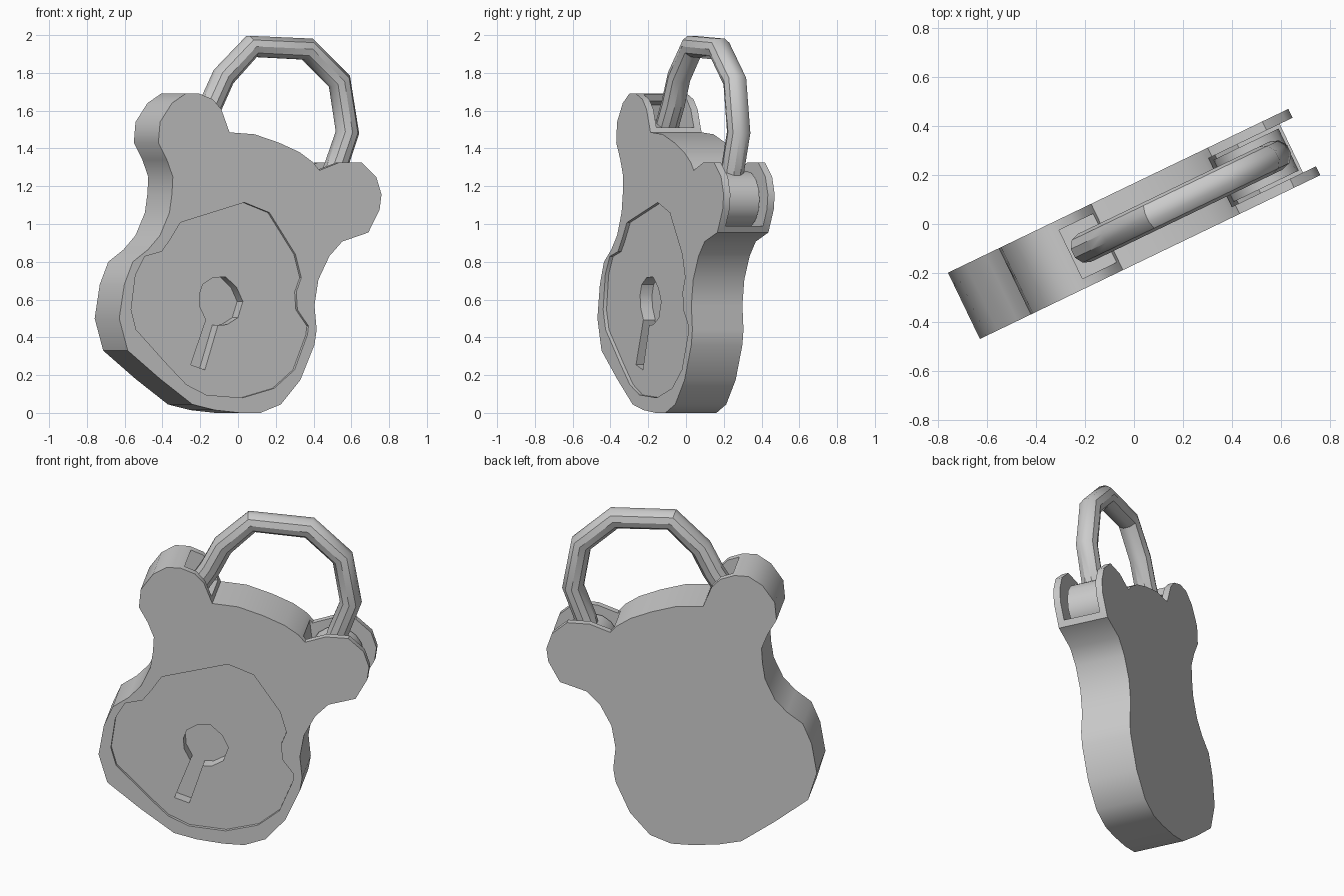
import bpy, bmesh, math

if "Cube" in bpy.data.objects:
    bpy.data.objects.remove(bpy.data.objects["Cube"])

YAW = math.radians(25.7)   # whole lock is turned about z


def prism(name, pts, y0, y1):
    """Extrude an (x, z) outline from y0 to y1."""
    bm = bmesh.new()
    face = bm.faces.new([bm.verts.new((x, y0, z)) for x, z in pts])
    ext = bmesh.ops.extrude_face_region(bm, geom=[face])
    verts = [g for g in ext["geom"] if isinstance(g, bmesh.types.BMVert)]
    bmesh.ops.translate(bm, verts=verts, vec=(0, y1 - y0, 0))
    bmesh.ops.recalc_face_normals(bm, faces=bm.faces)
    mesh = bpy.data.meshes.new(name)
    bm.to_mesh(mesh)
    bm.free()
    ob = bpy.data.objects.new(name, mesh)
    bpy.context.collection.objects.link(ob)
    ob.rotation_euler.z = YAW
    return ob


def select(ob):
    bpy.ops.object.select_all(action='DESELECT')
    ob.select_set(True)
    bpy.context.view_layer.objects.active = ob


def carve(ob, name, pts, y0, y1):
    """Cut a prism out of ob."""
    cutter = prism(name, pts, y0, y1)
    cutter.hide_render = True
    mod = ob.modifiers.new(name, 'BOOLEAN')
    mod.operation = 'DIFFERENCE'
    mod.solver = 'EXACT'
    mod.object = cutter
    select(ob)
    bpy.ops.object.modifier_apply(modifier=mod.name)
    bpy.data.objects.remove(cutter)


# Body with two ears
body = prism("lock_body", [
    (-.30, 1.69), (-.38, 1.69), (-.46, 1.64), (-.53, 1.54), (-.54, 1.43),
    (-.49, 1.34), (-.455, 1.25), (-.46, 1.16), (-.475, 1.06), (-.53, .94),
    (-.60, .865), (-.69, .80), (-.74, .68), (-.77, .50), (-.72, .33),
    (-.53, .18), (-.34, .045), (-.21, .015), (-.06, 0), (.06, 0), (.18, .045),
    (.295, .175), (.377, .36), (.39, .44), (.377, .57), (.40, .705),
    (.465, .83), (.54, .907), (.694, .955), (.76, 1.077), (.771, 1.157),
    (.74, 1.25), (.653, 1.326), (.524, 1.326), (.406, 1.284), (.37, 1.326),
    (.29, 1.38), (.17, 1.43), (.025, 1.475), (-.122, 1.485), (-.17, 1.607),
    (-.22, 1.66)], -.15, .15)

# Shallow face recess
carve(body, "face_recess", [
    (-.70, .546), (-.67, .44), (-.59, .36), (-.486, .255), (-.375, .15),
    (-.257, .095), (-.046, .08), (.14, .13), (.26, .228), (.336, .414),
    (.342, .46), (.277, .546), (.27, .64), (.30, .716), (.265, .84),
    (.113, 1.06), (-.034, 1.114), (-.41, 1.008), (-.47, .918), (-.52, .854),
    (-.62, .828), (-.674, .732)], -.25, -.13)

# Keyhole
carve(body, "keyhole", [
    (-.29, .626), (-.27, .68), (-.21, .716), (-.134, .72), (-.07, .663),
    (-.034, .59), (-.063, .504), (-.128, .467), (-.18, .465), (-.257, .228),
    (-.34, .255), (-.25, .493), (-.285, .56)], -.25, -.06)

# Shackle pockets in the ears
carve(body, "left_pocket", [
    (-.27, 1.724), (-.03, 1.69), (-.03, 1.51), (-.30, 1.51), (-.43, 1.55),
    (-.41, 1.63), (-.30, 1.65)], -.11, .11)
carve(body, "right_pocket", [
    (.39, 1.30), (.50, 1.60), (.90, 1.60), (.90, 1.13), (.72, .99),
    (.52, .96), (.42, 1.05)], -.11, .11)

# Hinge drum in the right ear
drum = prism("hinge_drum", [
    (.55 + .15 * math.cos(i * math.pi / 8), 1.13 + .15 * math.sin(i * math.pi / 8))
    for i in range(16)], -.095, .095)

# Shackle
path = [(-.226, 1.53), (-.155, 1.64), (-.085, 1.78), (.08, 1.94), (.408, 1.926),
        (.596, 1.756), (.643, 1.485), (.57, 1.29), (.54, 1.15)]
curve = bpy.data.curves.new("shackle", 'CURVE')
curve.dimensions = '3D'
curve.bevel_depth = .063
curve.bevel_resolution = 3
curve.use_fill_caps = True
spline = curve.splines.new('POLY')
spline.points.add(len(path) - 1)
for p, (x, z) in zip(spline.points, path):
    p.co = (x, 0, z, 1)
shackle = bpy.data.objects.new("shackle", curve)
bpy.context.collection.objects.link(shackle)
shackle.rotation_euler.z = YAW
select(shackle)
bpy.ops.object.convert(target='MESH')

for ob in (body, drum, bpy.context.view_layer.objects.active):
    select(ob)
    bpy.ops.object.shade_smooth_by_angle(angle=math.radians(35))
